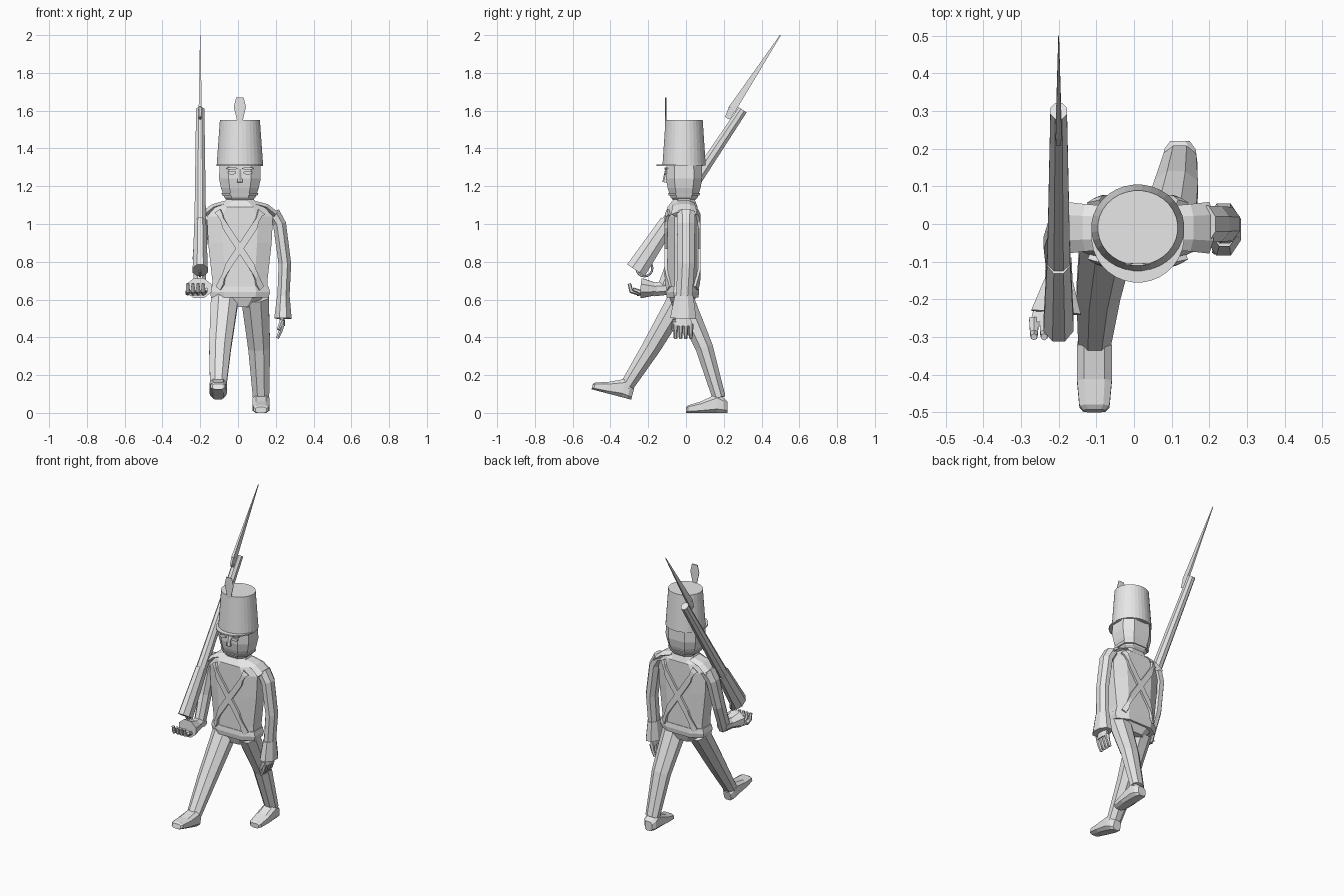
import bpy, bmesh, math
from mathutils import Vector

if "Cube" in bpy.data.objects:
    bpy.data.objects.remove(bpy.data.objects["Cube"])

grey = bpy.data.materials.new("light grey")
grey.use_nodes = True
grey.diffuse_color = (.8, .8, .8, 1)
grey.node_tree.nodes["Principled BSDF"].inputs["Base Color"].default_value = grey.diffuse_color

X, Y, Z = Vector((1, 0, 0)), Vector((0, 1, 0)), Vector((0, 0, 1))
MIDDLE = .01


def finish(name, bm):
    bmesh.ops.recalc_face_normals(bm, faces=bm.faces)
    mesh = bpy.data.meshes.new(name)
    bm.to_mesh(mesh)
    bm.free()
    mesh.materials.append(grey)
    part = bpy.data.objects.new(name, mesh)
    bpy.context.scene.collection.objects.link(part)
    return part


def loft(name, stations, axis=None, sides=8, power=1):
    """Faceted skin through (centre, half width, half depth) stations; power below one is boxier."""
    bm = bmesh.new()
    centres = [station[0] for station in stations]
    flat = math.cos(math.pi / sides)
    rings = []
    for i, (centre, width, depth) in enumerate(stations):
        along = axis or centres[min(i + 1, len(centres) - 1)] - centres[max(i - 1, 0)]
        along = along.normalized()
        across = (X - along * along.x).normalized()
        up = along.cross(across)
        ring = []
        for k in range(sides):
            angle = math.tau * (k + .5) / sides
            u, v = [math.copysign(abs(f / flat) ** power, f)
                    for f in (math.cos(angle), math.sin(angle))]
            ring.append(bm.verts.new(centre + across * u * width + up * v * depth))
        rings.append(ring)
    for low, high in zip(rings, rings[1:]):
        for k in range(sides):
            bm.faces.new((low[k - 1], low[k], high[k], high[k - 1]))
    bm.faces.new(rings[0])
    bm.faces.new(rings[-1])
    return finish(name, bm)


def limb(name, joints, start, end, ratio=1, sides=8):
    """Tube along joints whose half width runs evenly from start to end."""
    last = len(joints) - 1
    widths = [start + (end - start) * i / last for i in range(last + 1)]
    return loft(name, [(Vector(j), w, w * ratio) for j, w in zip(joints, widths)], sides=sides)


def stack(name, rows, ratio, limit=1, y=-.01, sides=8, power=.7):
    """Upright shape from (height, half width) rows, its depth following the width up to a limit."""
    return loft(name, [(Vector((MIDDLE, y, z)), w, min(w * ratio, limit)) for z, w in rows],
                Z, sides, power)


def shoe(name, heel, toe):
    """Shoe standing on the line from heel to toe."""
    heel, toe = Vector(heel), Vector(toe)
    along = (toe - heel).normalized()
    up = along.cross(X)
    rows = ((0, .026, .06), (.1, .042, .08), (.25, .046, .1), (.65, .046, .06), (.95, .04, .04), (1, .03, .03))
    loft(name, [(heel.lerp(toe, f) + up * tall / 2, wide, tall / 2) for f, wide, tall in rows],
         along, power=.6)


def hand(name, wrist, forward, spread, curl, fold):
    """Palm, four jointed fingers and a thumb."""
    wrist = Vector(wrist)
    knuckles = wrist + forward * .06
    wide, deep = [.016 + .034 * abs(spread.dot(d)) for d in (X, Y)]
    loft(name + "_palm", [(wrist, wide * .7, deep * .7), (knuckles, wide, deep)])
    for i in range(4):
        base = knuckles - forward * .01 + spread * (i - 1.5) * .027
        bend = base + forward * .04 + curl * .01
        tip = bend + forward * .05 * (1 - fold) + curl * .05 * fold
        limb(name + "_finger", [base, bend, tip], .013, .008, sides=6)
    root = wrist + forward * .03 + spread * .045
    limb(name + "_thumb", [root, root + forward * .05 + spread * .012 + curl * .02], .012, .008, sides=6)


# Jacket, waistband and collar
jacket = stack("jacket", [(.56, .07), (.64, .148), (.7, .146), (.9, .168), (1.04, .175),
                          (1.09, .13), (1.125, .07)], .75, .08, y=-.018)
stack("waistband", [(.61, .152), (.64, .16), (.67, .152)], .55, y=-.018)
stack("collar", [(1.09, .095), (1.14, .07)], .75)

# Crossed straps wrapped on the chest and back
for place, y in (("front", -.14), ("back", .1)):
    for side in (-1, 1):
        bm = bmesh.new()
        top, bottom = Vector((MIDDLE + side * .14, y, 1.08)), Vector((MIDDLE - side * .14, y, .66))
        half = (bottom - top).cross(Y).normalized() * .018
        spots = [top.lerp(bottom, i / 14) for i in range(15)]
        pairs = [(bm.verts.new(p - half), bm.verts.new(p + half)) for p in spots]
        for a, b in zip(pairs, pairs[1:]):
            bm.faces.new((a[0], a[1], b[1], b[0]))
        strap = finish(place + "_cross_strap", bm)
        wrap = strap.modifiers.new("wrap", "SHRINKWRAP")
        wrap.target = jacket
        wrap.wrap_mode = "OUTSIDE_SURFACE"
        wrap.offset = .008
        solid = strap.modifiers.new("thickness", "SOLIDIFY")
        solid.thickness = .014
        solid.offset = 0

# Shoulder boards
for side in (-1, 1):
    limb("shoulder_board", [(MIDDLE + side * x, -.01, z) for x, z in ((.07, 1.11), (.14, 1.09), (.19, 1.05))],
         .015, .018, ratio=3.3, sides=6)

# Head and face
stack("head", [(1.12, .06), (1.14, .082), (1.19, .1), (1.24, .11), (1.32, .108)], .87)
stack("chin_strap", [(1.15, .093), (1.165, .098)], .87)
limb("nose", [(MIDDLE, -.1, 1.29), (MIDDLE, -.11, 1.22)], .008, .014, sides=6)
for side in (-1, 1):
    x = MIDDLE + side * .042
    for part, z, wide, ratio in (("eye", 1.272, .022, .45), ("eyebrow", 1.294, .03, .2)):
        limb(part, [(x, -.095, z), (x, -.115, z)], wide, wide, ratio)

# Tall hat with visor and plume
stack("hat", [(1.31, .123), (1.55, .106)], .93, sides=32, power=1)
stack("visor", [(1.306, .123), (1.314, .123)], 1, y=-.032, sides=32, power=1)
stack("plume", [(1.53, .012), (1.56, .018), (1.62, .032), (1.67, .02)], 1, .003, y=-.107)

# Right leg striding forward, left leg trailing
limb("right_leg", [(-.07, -.03, .61), (-.095, -.185, .345), (-.105, -.315, .14)], .073, .043, .85)
shoe("right_shoe", (-.105, -.29, .07), (-.105, -.5, .125))
limb("left_leg", [(.09, -.02, .61), (.112, .097, .345), (.122, .175, .08)], .073, .043, .8)
shoe("left_shoe", (.122, .22, 0), (.122, 0, 0))

# Left arm hanging, with flared cuff and open hand
limb("left_arm", [(.185, 0, 1.06), (.22, 0, 1), (.248, 0, .79), (.24, -.01, .6)], .036, .032, 1.35)
limb("left_cuff", [(.24, -.01, .62), (.238, -.015, .5)], .033, .046, 1.5)
hand("left_hand", (.234, -.015, .52), -Z, -Y, -X, .3)

# Right arm bent at the elbow, with the hand cradling the butt
limb("right_arm", [(-.16, 0, 1.06), (-.19, -.01, 1), (-.205, -.05, .82), (-.2, -.12, .64)], .04, .032, 1.25)
limb("right_forearm", [(-.2, -.09, .66), (-.2, -.17, .655)], .034, .038)
limb("right_cuff", [(-.2, -.15, .655), (-.207, -.235, .66)], .038, .066, .8)
hand("right_hand", (-.225, -.2, .635), -Y, X, Z, .8)

# Musket with trigger guard and bayonet
butt, muzzle = Vector((-.2, -.265, .755)), Vector((-.2, .3, 1.605))
limb("musket_barrel", [butt, muzzle], .034, .022, 1.15)
limb("musket_butt", [butt, butt.lerp(muzzle, .3)], .04, .031, 1.4)
bpy.ops.mesh.primitive_torus_add(location=(-.2, -.22, .765), rotation=(0, math.pi / 2, 0), major_radius=.042,
                                 minor_radius=.006, major_segments=16, minor_segments=6)
guard = bpy.context.object
guard.name = "trigger_guard"
guard.data.materials.append(grey)
root = Vector((-.2, .245, 1.61))
limb("bayonet_blade", [root, (-.2, .5, 2)], .008, .001, 2.6, sides=4)
limb("bayonet_neck", [(-.2, .218, 1.56), root], .005, .008, 2.6, sides=4)
limb("bayonet_mount", [(-.2, .225, 1.57), (-.2, .275, 1.55)], .008, .008, sides=4)
